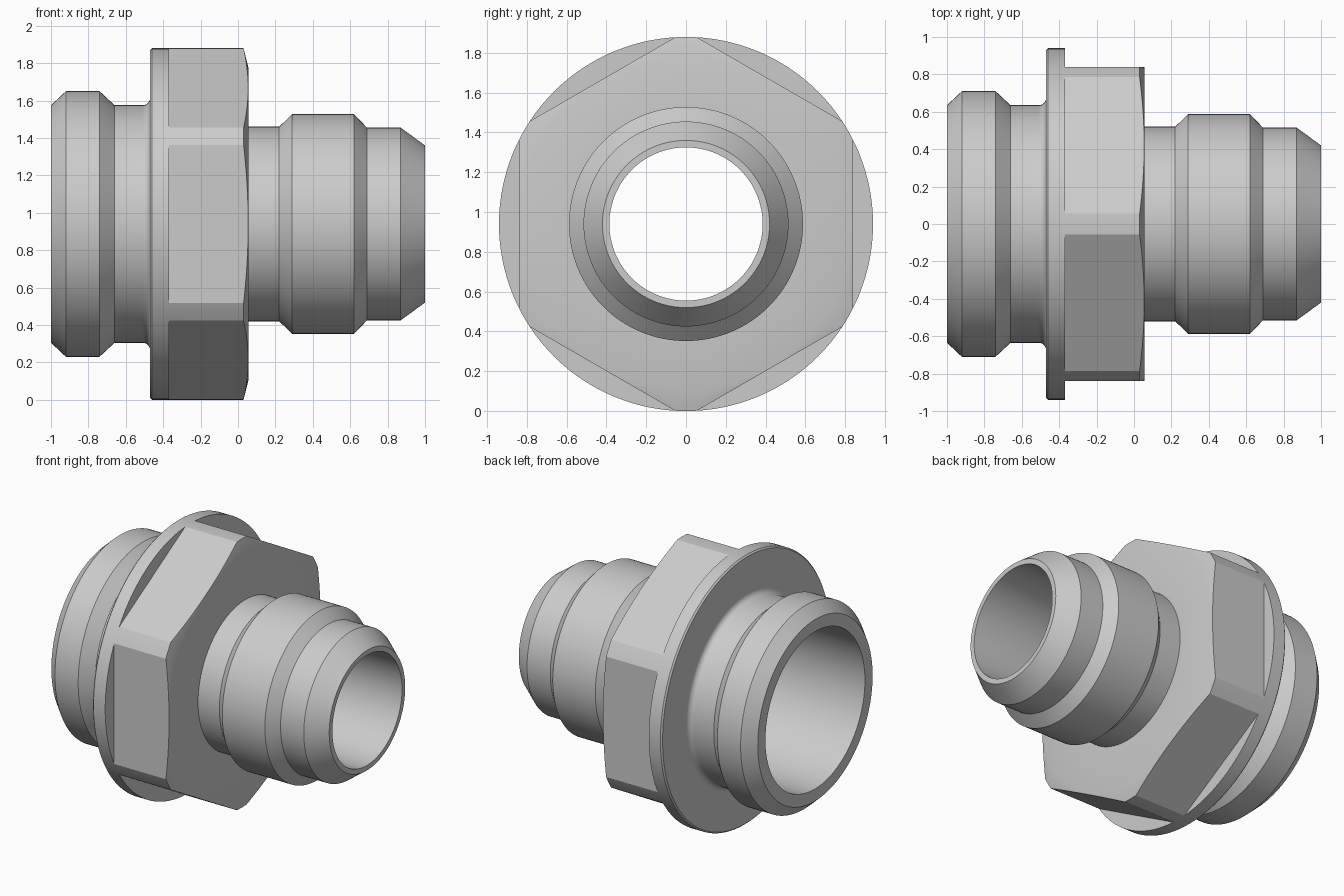
import bpy, bmesh
from math import pi, sin, cos, radians
from mathutils import Matrix, Vector

if "Cube" in bpy.data.objects:
    bpy.data.objects.remove(bpy.data.objects["Cube"])

CZ = 0.94          # height of the fitting's axis
SEG = 128


def make_object(name, bm):
    bmesh.ops.recalc_face_normals(bm, faces=bm.faces)
    mesh = bpy.data.meshes.new(name)
    bm.to_mesh(mesh)
    bm.free()
    ob = bpy.data.objects.new(name, mesh)
    ob.location.z = CZ
    bpy.context.collection.objects.link(ob)
    return ob


def lathe(name, profile):
    """Revolve a closed (x, radius) profile around the x axis."""
    bm = bmesh.new()
    rings = []
    for i in range(SEG):
        a = 2 * pi * i / SEG
        rings.append([bm.verts.new((x, r * cos(a), r * sin(a))) for x, r in profile])
    n = len(profile)
    for i in range(SEG):
        p, q = rings[i], rings[(i + 1) % SEG]
        for j in range(n):
            k = (j + 1) % n
            bm.faces.new((p[j], p[k], q[k], q[j]))
    return make_object(name, bm)


# Outside: left threaded end, filleted flange, nut blank, right threaded end
fillet = [(-0.51 + 0.04 * sin(radians(t)), 0.675 - 0.04 * cos(radians(t)))
          for t in range(0, 91, 15)]
outside = [(-1, 0.635), (-0.92, 0.71), (-0.74, 0.71), (-0.66, 0.635)] + fillet + [
    (-0.47, 0.93), (-0.46, 0.94), (0.03, 0.94), (0.055, 0.838),
    (0.055, 0.52), (0.22, 0.52), (0.29, 0.588), (0.62, 0.588), (0.69, 0.515),
    (0.87, 0.515), (1, 0.42)]
# Inside: narrow bore on the right easing into a wide bore on the left
ease = [(0.1 - 0.4 * i / 8, 0.4675 - 0.0825 * cos(pi * i / 8)) for i in range(9)]
bore = [(1, 0.385)] + ease + [(-1, 0.55)]
fitting = lathe("hex_fitting", outside + bore)

# Six blocks that mill the hexagon flats
bm = bmesh.new()
for i in range(6):
    m = (Matrix.Rotation(i * pi / 3, 4, 'X')
         @ Matrix.Translation((0.065, 1.04, 0))
         @ Matrix.Diagonal((0.87, 0.4, 0.92, 1)))
    bmesh.ops.create_cube(bm, size=1, matrix=m)
cutter = make_object("flat_cutter", bm)
cutter.hide_render = True

mod = fitting.modifiers.new("hex_flats", 'BOOLEAN')
mod.operation = 'DIFFERENCE'
mod.solver = 'EXACT'
mod.object = cutter
bpy.context.view_layer.objects.active = fitting
fitting.select_set(True)
cutter.select_set(False)
bpy.ops.object.modifier_apply(modifier=mod.name)
bpy.data.objects.remove(cutter)
bpy.ops.object.shade_smooth_by_angle(angle=radians(20))
